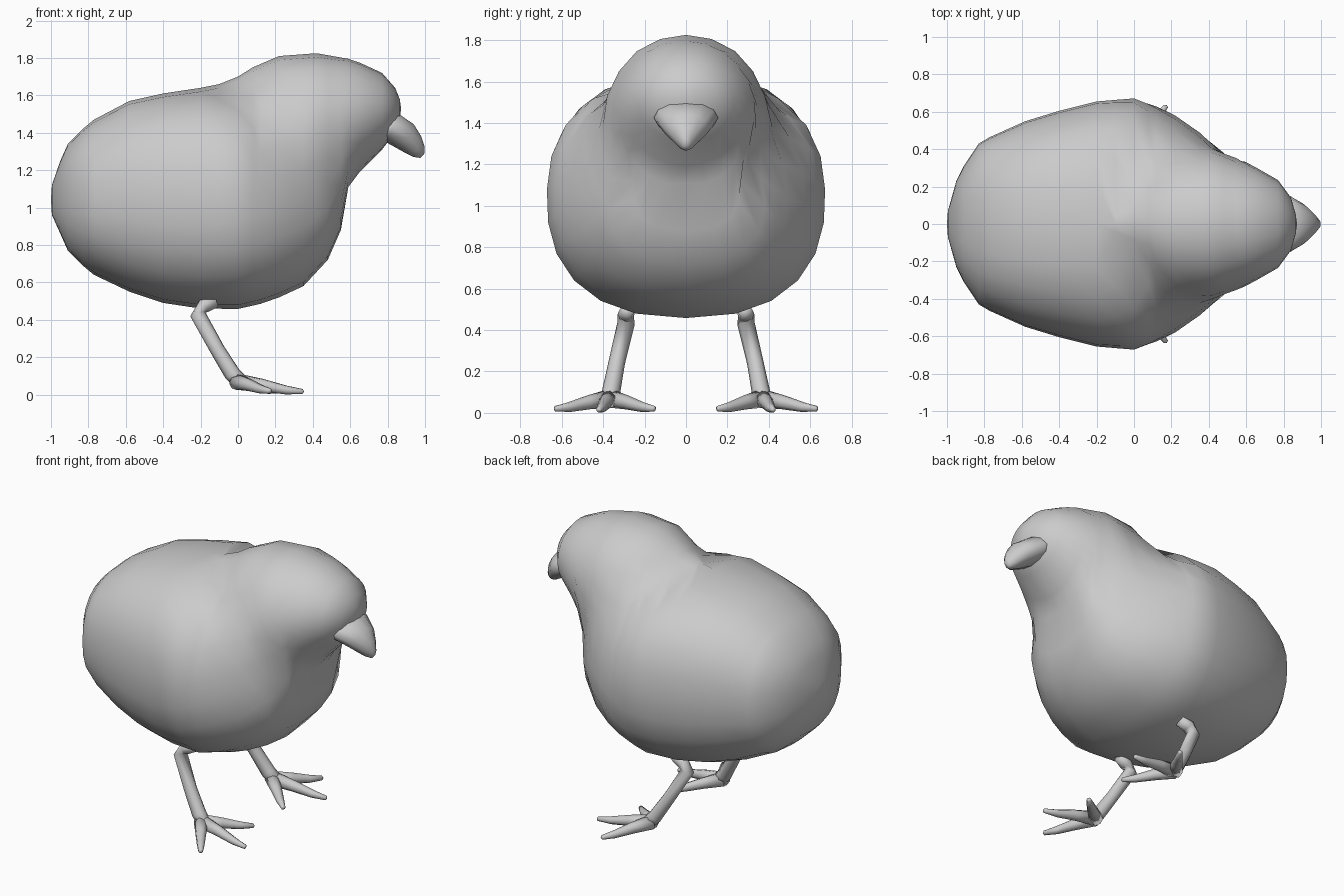
import bpy, bmesh, math
from mathutils import Vector

if "Cube" in bpy.data.objects:
    bpy.data.objects.remove(bpy.data.objects["Cube"])


def interp(table, x):
    """Linear lookup in rows of (x, values...)."""
    if x <= table[0][0]:
        return table[0][1:]
    for a, b in zip(table, table[1:]):
        if x <= b[0]:
            f = (x - a[0]) / (b[0] - a[0])
            return [p + (q - p) * f for p, q in zip(a[1:], b[1:])]
    return table[-1][1:]


def loft(bm, rings, start, end):
    """Skin closed rings and close both ends with a pole vertex."""
    loops = [[bm.verts.new(p) for p in r] for r in rings]
    n = len(loops[0])
    for a, b in zip(loops, loops[1:]):
        for i in range(n):
            j = (i + 1) % n
            bm.faces.new((a[i], a[j], b[j], b[i]))
    for pole, loop in ((start, loops[0]), (end, loops[-1])):
        v = bm.verts.new(pole)
        for i in range(n):
            bm.faces.new((v, loop[i], loop[(i + 1) % n]))


def tube(bm, path, radii, sides=8):
    pts = [Vector(p) for p in path]
    rings = []
    for i, p in enumerate(pts):
        d = (pts[min(i + 1, len(pts) - 1)] - pts[max(i - 1, 0)]).normalized()
        u = d.cross(Vector((0, 1, 0.2))).normalized()
        v = d.cross(u)
        rings.append([p + radii[i] * (u * math.cos(t) + v * math.sin(t))
                      for t in (2 * math.pi * k / sides for k in range(sides))])
    tip = pts[-1] + (pts[-1] - pts[-2]).normalized() * radii[-1] * 0.6
    loft(bm, rings, pts[0], tip)


def finish(name, bm):
    bmesh.ops.recalc_face_normals(bm, faces=bm.faces)
    me = bpy.data.meshes.new(name)
    bm.to_mesh(me)
    bm.free()
    for p in me.polygons:
        p.use_smooth = True
    ob = bpy.data.objects.new(name, me)
    bpy.context.collection.objects.link(ob)
    return ob


# Body and head profiles along x: (x, low z, high z, half width)
BODY = [(-0.995, .96, 1.12, .07), (-.95, .86, 1.25, .23), (-.91, .77, 1.34, .31),
        (-.83, .69, 1.42, .43), (-.77, .64, 1.47, .465), (-.58, .55, 1.57, .55),
        (-.4, .49, 1.61, .605), (-.2, .46, 1.64, .655), (0, .458, 1.62, .672),
        (.12, .485, 1.57, .63), (.22, .52, 1.51, .58), (.35, .58, 1.41, .49),
        (.48, .72, 1.3, .38), (.55, .88, 1.2, .25), (.59, 1.11, 1.11, 0)]
HEAD = [(-.2, 1.1, 1.6, 0), (-.1, 1.0, 1.66, .12), (0, .95, 1.70, .25),
        (.08, .95, 1.75, .33), (.22, .95, 1.81, .40), (.42, 1.0, 1.825, .405),
        (.59, 1.11, 1.795, .34), (.65, 1.19, 1.775, .31), (.77, 1.31, 1.72, .235),
        (.84, 1.40, 1.64, .14), (.865, 1.47, 1.58, .05)]


def half_width(z, lo, hi, w, e):
    q = abs(2 * z - lo - hi) / max(hi - lo, 1e-6)
    return w * (1 - q ** e) ** (1 / e) if q < 1 else 0


def section(x, n=12):
    shapes = []
    for table, e in ((BODY, 2.4), (HEAD, 2.0)):
        lo, hi, w = interp(table, x)
        if w > 0.001:
            shapes.append((lo, hi, w, e))
    lo, hi = min(s[0] for s in shapes), max(s[1] for s in shapes)
    ring = []
    for k in range(n + 1):
        z = lo + (hi - lo) * (1 - math.cos(math.pi * k / n)) / 2
        y = 0 if k in (0, n) else sum(half_width(z, *s) ** 6 for s in shapes) ** (1 / 6)
        ring.append((x, y, z))
    return ring + [(x, -y, z) for _, y, z in ring[-2:0:-1]]


# Plump body blending into the head
bm = bmesh.new()
stations = sorted({r[0] for r in BODY + HEAD})
loft(bm, [section(x) for x in stations], (-1, 0, 1.04), (.872, 0, 1.53))
bmesh.ops.smooth_vert(bm, verts=[v for v in bm.verts if 0 < v.co.x < .7 and abs(v.co.y) > .05
                                 and 1.0 < v.co.z < 1.7], factor=0.4,
                      use_axis_x=False, use_axis_y=True, use_axis_z=True)
finish("body", bm)

# Hooked beak: (top x, top z, bottom x, bottom z, half width)
BEAK = [(.79, 1.49, .74, 1.37, .155), (.86, 1.50, .79, 1.35, .155),
        (.94, 1.445, .88, 1.30, .105), (.98, 1.38, .94, 1.27, .055),
        (.998, 1.325, .975, 1.265, .022)]
bm = bmesh.new()
rings = []
for tx, tz, bx, bz, w in BEAK:
    ring = []
    for k in range(12):
        t = 2 * math.pi * k / 12
        f = (1 + math.cos(t)) / 2
        ring.append((bx + (tx - bx) * f, w * math.sin(t), bz + (tz - bz) * f))
    rings.append(ring)
loft(bm, rings, (.77, 0, 1.43), (.998, 0, 1.29))
finish("beak", bm)

# Leg with three forward toes, mirrored to the other side
bm = bmesh.new()
tube(bm, [(-.12, .28, .50), (-.18, .29, .475), (-.215, .29, .43), (-.11, .335, .24),
          (-.03, .36, .11), (.02, .372, .06)],
     [.035, .04, .042, .04, .044, .042])
for tip in ((.22, .155, .02), (.345, .42, .016), (.17, .63, .02)):
    a, b = Vector((-.01, .368, .07)), Vector(tip)
    mid = a.lerp(b, .4)
    mid.z = .05
    tube(bm, [a, mid, a.lerp(b, .75) * 1.0 - Vector((0, 0, .005)), b],
         [.045, .034, .024, .014])
leg = finish("leg", bm)
leg.modifiers.new("mirror", 'MIRROR').use_axis = (False, True, False)
